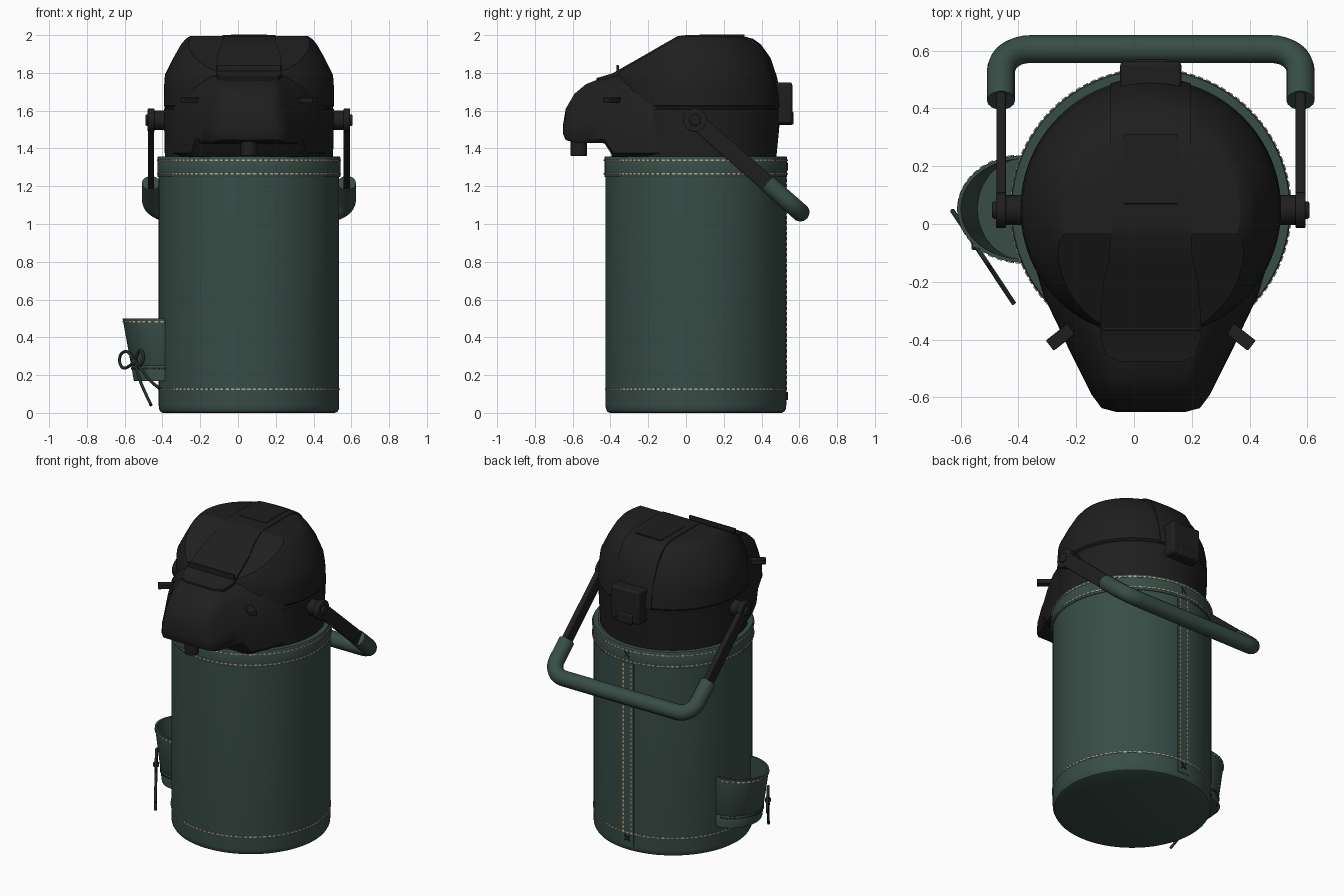
import bpy, bmesh, math
from mathutils import Vector, Matrix

if "Cube" in bpy.data.objects:
    bpy.data.objects.remove(bpy.data.objects["Cube"])

CX, CY, R = 0.058, 0.052, 0.478      # axis and radius of the jug


def material(name, rgb):
    m = bpy.data.materials.new(name)
    m.diffuse_color = (*rgb, 1)
    m.use_nodes = True
    m.node_tree.nodes["Principled BSDF"].inputs["Base Color"].default_value = m.diffuse_color
    return m


GREEN = material("green leather", (0.040, 0.074, 0.063))
BLACK = material("black plastic", (0.0135, 0.0135, 0.0135))
TAN = material("tan thread", (0.48, 0.40, 0.26))
DARK = material("dark green cord", (0.016, 0.027, 0.023))


def finish(name, bm, mat, angle=35, bevel=0):
    bmesh.ops.recalc_face_normals(bm, faces=bm.faces)
    me = bpy.data.meshes.new(name)
    bm.to_mesh(me)
    bm.free()
    ob = bpy.data.objects.new(name, me)
    bpy.context.collection.objects.link(ob)
    me.materials.append(mat)
    if bevel:
        b = ob.modifiers.new("bevel", 'BEVEL')
        b.width, b.segments = bevel, 3
    bpy.ops.object.select_all(action='DESELECT')
    ob.select_set(True)
    bpy.context.view_layer.objects.active = ob
    bpy.ops.object.shade_smooth_by_angle(angle=math.radians(angle))
    return ob


def loft(rings, closed=True, caps=True):
    bm = bmesh.new()
    vs = [[bm.verts.new(p) for p in ring] for ring in rings]
    n = len(vs[0])
    for a, b in zip(vs, vs[1:]):
        for i in range(n if closed else n - 1):
            j = (i + 1) % n
            bm.faces.new((a[i], a[j], b[j], b[i]))
    if caps:
        bm.faces.new(vs[0])
        bm.faces.new(vs[-1])
    return bm


def circle(r, z, n=96):
    return [(CX + r * math.cos(t), CY + r * math.sin(t), z)
            for t in (math.tau * i / n for i in range(n))]


def add_box(bm, center, size, rot=Matrix()):
    bmesh.ops.create_cube(bm, size=1, matrix=Matrix.Translation(center) @ rot.to_4x4()
                          @ Matrix.Diagonal((*size, 1)))


def box(name, center, size, mat, bevel=0.0, rot=Matrix()):
    bm = bmesh.new()
    add_box(bm, center, size, rot)
    return finish(name, bm, mat, bevel=bevel)


def cylinder(name, center, r, depth, axis, mat, bevel=0.006):
    bm = bmesh.new()
    rot = Vector((0, 0, 1)).rotation_difference(Vector(axis)).to_matrix().to_4x4()
    bmesh.ops.create_cone(bm, cap_ends=True, segments=32, radius1=r, radius2=r, depth=depth,
                          matrix=Matrix.Translation(center) @ rot)
    return finish(name, bm, mat, bevel=bevel)


def tube(name, pts, r, mat, smooth=False):
    cu = bpy.data.curves.new(name, 'CURVE')
    cu.dimensions, cu.bevel_depth, cu.bevel_resolution = '3D', r, 5
    cu.use_fill_caps = True
    sp = cu.splines.new('NURBS' if smooth else 'POLY')
    sp.points.add(len(pts) - 1)
    for p, co in zip(sp.points, pts):
        p.co = (*co, 1)
    if smooth:
        sp.use_endpoint_u, sp.order_u = True, 3
    ob = bpy.data.objects.new(name, cu)
    bpy.context.collection.objects.link(ob)
    cu.materials.append(mat)


def stitches(name, point, count, length=0.019, mat=TAN):
    """Dashes along point(t) for t in 0..1, lying on the surface."""
    bm = bmesh.new()
    for i in range(count):
        p, q = Vector(point(i / count)), Vector(point((i + 0.1) / count))
        rot = (q - p).to_track_quat('X', 'Z').to_matrix()
        add_box(bm, p, (length, 0.008, 0.008), rot)
    finish(name, bm, mat)


# Leather-wrapped body with its top band
body = [(0.455, 0.0), (0.468, 0.006), (0.476, 0.02), (R, 0.04), (R, 1.25), (R, 1.345), (0.44, 1.345)]
finish("body", loft([circle(r, z) for r, z in body]), GREEN)
band = [(0.47, 1.25), (0.483, 1.25), (0.484, 1.255), (0.484, 1.352), (0.48, 1.358), (0.45, 1.358)]
finish("top_band", loft([circle(r, z) for r, z in band], caps=False), GREEN)

# Stitched rows around the body and down the back seam
for k, (r, z) in enumerate([(R, 0.125), (0.484, 1.267), (0.484, 1.338)]):
    stitches(f"stitch_ring_{k}", lambda t: (CX + r * math.cos(t * math.tau),
                                           CY + r * math.sin(t * math.tau), z), 104)
box("back_seam", (CX, CY + R - 0.002, 0.69), (0.09, 0.008, 1.30), GREEN)
for k, s in enumerate((-1, 1)):
    stitches(f"seam_stitch_{k}", lambda t: (CX + s * 0.028, CY + R + 0.001, 0.13 + 1.13 * t), 40)
for z in (0.09, 1.305):
    for s in (-1, 1):
        box("cross_stitch", (CX, CY + R + 0.006, z), (0.05, 0.008, 0.009), DARK,
            rot=Matrix.Rotation(s * math.pi / 4, 3, 'Y'))

# Domed lid: z, side radius, reduction towards the back
dome = [(1.34, .445, .02), (1.605, .451, 0), (1.612, .446, 0), (1.62, .446, 0), (1.627, .451, 0),
        (1.72, .45, .01), (1.79, .445, .025), (1.88, .40, .01), (1.95, .36, .02),
        (1.98, .335, .035), (1.996, .31, .075)]
rings = []
for z, r, d in dome:
    ring = []
    for i in range(96):
        t = math.tau * i / 96
        rr = r - d * max(0, math.sin(t)) ** 2
        ring.append((CX + rr * math.cos(t), CY + rr * math.sin(t), z))
    rings.append(ring)
bm = loft(rings)
cut = bmesh.ops.bisect_plane(bm, geom=bm.verts[:] + bm.edges[:] + bm.faces[:], clear_outer=True,
                             plane_co=(0, -0.385, 1.787), plane_no=(0, -0.21, 0.355))
bmesh.ops.holes_fill(bm, edges=[e for e in bm.edges if e.is_boundary])
finish("lid_dome", bm, BLACK, 30)

# Spout hood: y, half width, bottom, side height, top, top half width
hood = [(-.65, .12, 1.475, 1.50, 1.53, .10), (-.637, .17, 1.445, 1.50, 1.61, .13),
        (-.59, .205, 1.43, 1.51, 1.69, .145), (-.53, .235, 1.43, 1.53, 1.74, .155),
        (-.45, .275, 1.43, 1.56, 1.772, .165), (-.43, .285, 1.425, 1.57, 1.776, .17),
        (-.385, .305, 1.355, 1.60, 1.79, .18), (-.25, .37, 1.355, 1.63, 1.80, .25),
        (-.05, .43, 1.355, 1.62, 1.80, .30)]
rings = []
for y, w, b, s, t, wt in hood:
    half = [(w * 0.93, b), (w, b + 0.02), (w * 0.99, s), (wt + (w - wt) * 0.45, s + (t - s) * 0.62),
            (wt, t - 0.012), (wt * 0.8, t)]
    rings.append([(CX + x, y, z) for x, z in half] + [(CX - x, y, z) for x, z in reversed(half)])
finish("spout_hood", loft(rings), BLACK, 40)
cylinder("nozzle", (CX, -0.567, 1.405), 0.044, 0.09, (0, 0, 1), BLACK)

# Raised strip running over the lid: y, z, half width
strip = [(-.475, 1.772, .11), (-.455, 1.778, .155), (-.39, 1.797, .175), (-.35, 1.82, .175),
         (-.20, 1.905, .165), (-.13, 1.946, .145), (-.045, 1.994, .14), (0, 2.0, .14),
         (.285, 2.0, .14), (.356, 1.98, .14), (.397, 1.95, .14), (.447, 1.88, .14),
         (.478, 1.79, .14), (.50, 1.70, .14), (.509, 1.62, .14)]
rings = []
for y, z, w in strip:
    curve = max(0, min(1, (y - 0.25) / 0.2)) / 0.86
    cols = [w * k / 4 for k in range(-4, 5)]
    top = [(CX + x, y - x * x * curve, z) for x in cols]
    sink = 0.04 * max(0, min(1, (y - 0.25) / 0.2))
    low = [(CX + x, y - x * x * curve - sink, z - 0.025) for x in reversed(cols)]
    rings.append(top + low)
finish("lid_strip", loft(rings), BLACK, 30)
box("press_button", (CX, 0.19, 1.999), (0.19, 0.24, 0.008), BLACK, 0.002)
box("button_lip", (CX, -0.362, 1.825), (0.34, 0.012, 0.035), BLACK, 0.004)

# Rear hinge block and front side tabs
box("hinge_block", (CX, 0.505, 1.64), (0.212, 0.115, 0.22), BLACK, 0.015)
box("hinge_catch", (CX, 0.525, 1.56), (0.12, 0.09, 0.07), BLACK, 0.01)
for s in (-1, 1):
    box("side_tab", (CX + s * 0.31, -0.39, 1.655), (0.10, 0.045, 0.03), BLACK, 0.004,
        Matrix.Rotation(-s * math.radians(38), 3, 'Z'))

# Carrying handle: pivots, flat arms and padded grip
pivot, end = Vector((0, 0.048, 1.55)), Vector((0, 0.605, 1.062))
d = (end - pivot).normalized()
tilt = Matrix.Rotation(math.atan2(d.z, d.y), 3, 'X')
HX = 0.518
for s in (-1, 1):
    x = CX + s * HX
    cylinder("pivot_boss", (CX + s * 0.465, 0.048, 1.55), 0.052, 0.09, (1, 0, 0), BLACK)
    cylinder("pivot_disc", (x, 0.048, 1.55), 0.062, 0.036, (1, 0, 0), BLACK)
    cylinder("pivot_screw", (x + s * 0.018, 0.048, 1.55), 0.03, 0.025, (1, 0, 0), BLACK)
    mid = pivot + d * 0.28
    box("handle_arm", (x, mid.y, mid.z), (0.033, 0.54, 0.088), BLACK, 0.008, tilt)

RB, half = 0.10, []
L = (end - pivot).length
half.append((HX, 0.505))
for i in range(9):
    a = math.pi / 2 * i / 8
    half.append((HX - RB + RB * math.cos(a), L - RB + RB * math.sin(a)))
path = [(CX + x, *(pivot + d * l).yz) for x, l in half]
path += [(CX - x, *(pivot + d * l).yz) for x, l in reversed(half)]
tube("handle_grip", path, 0.049, GREEN)

# Side pouch: flared half cup with a hem, floor and stitching


def pouch_point(t, z, out=0.0):
    a = math.pi * (t - 0.5)
    reach = 0.165 + 0.06 * (z - 0.17) / 0.33 + out
    return (-0.386 - reach * math.cos(a), CY + (0.185 + out) * math.sin(a), z)


def pouch_row(z, out=0.0):
    return [pouch_point(i / 32, z, out) for i in range(33)]


rows = [pouch_row(0.17, -0.012), pouch_row(0.17), pouch_row(0.245), pouch_row(0.25, -0.003),
        pouch_row(0.255), pouch_row(0.50), pouch_row(0.50, -0.012), pouch_row(0.18, -0.012)]
finish("side_pouch", loft(rows, closed=False, caps=False), GREEN)
finish("pouch_floor", loft([pouch_row(0.172, -0.005), pouch_row(0.182, -0.005)]), GREEN)
stitches("pouch_top_stitch", lambda t: pouch_point(0.02 + 0.96 * t, 0.483), 20)
stitches("pouch_low_stitch", lambda t: pouch_point(0.02 + 0.96 * t, 0.235), 20, mat=DARK)

# Cord bow tied on the pouch, in a slanted vertical plane
tie = Vector((-0.548, -0.075, 0.27))
slant = Vector((0.55, -0.83, 0)).normalized()
for name, pts in {
        "bow_loop_a": [(0, 0), (-.05, .06), (-.13, .05), (-.15, 0), (-.11, -.04), (-.04, -.02), (0, 0)],
        "bow_loop_b": [(0, 0), (.03, .06), (.08, .06), (.09, .01), (.05, -.03), (0, 0)],
        "bow_tail_a": [(0, 0), (.03, -.06), (.08, -.14), (.16, -.23)],
        "bow_tail_b": [(0, 0), (.06, -.03), (.14, -.10), (.24, -.14)]}.items():
    tube(name, [tie + slant * u + Vector((0, 0, v)) for u, v in pts], 0.008, DARK, True)
box("bow_knot", tie, (0.03, 0.03, 0.035), DARK, 0.008)
